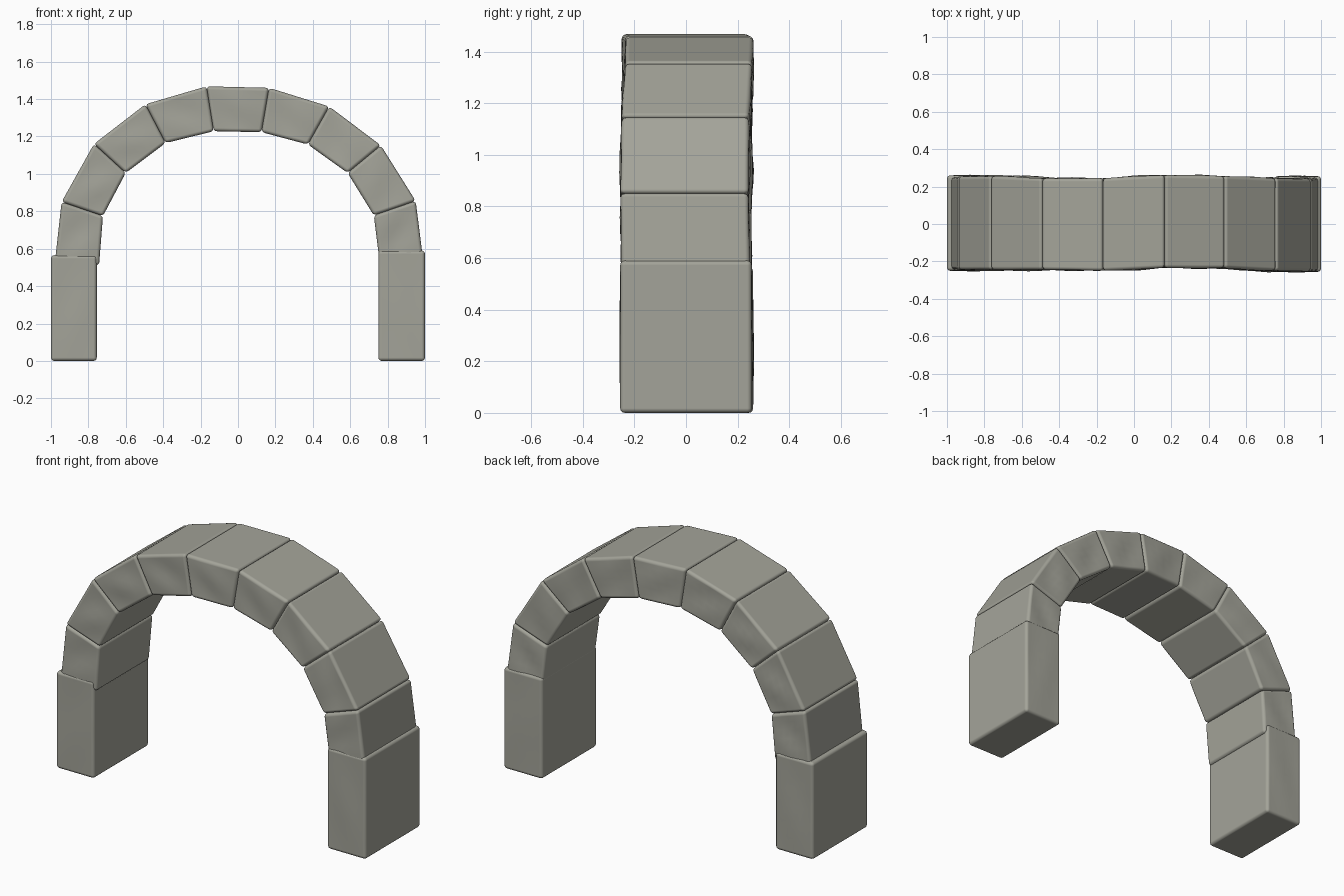
import bpy, bmesh, math, random
from mathutils import Vector

random.seed(4)
if "Cube" in bpy.data.objects:
    bpy.data.objects.remove(bpy.data.objects["Cube"], do_unlink=True)

stone = bpy.data.materials.new("grey_stone")
stone.use_nodes = True
colour = (0.37, 0.37, 0.32, 1)
stone.diffuse_color = colour
stone.node_tree.nodes["Principled BSDF"].inputs["Base Color"].default_value = colour


def block(name, start, end, relief=0.008):
    """Rounded stone between two joints: (outer x, outer z, inner x, inner z, y front, y back)."""
    bm = bmesh.new()
    bmesh.ops.create_cube(bm, size=1)
    bmesh.ops.subdivide_edges(bm, edges=bm.edges[:], cuts=5, use_grid_fill=True)
    phase = random.uniform(0, 6)
    for v in bm.verts:
        u, d, w = (c + 0.5 for c in v.co)
        joint = [a + (b - a) * u for a, b in zip(start, end)]
        ox, oz, ix, iz, front, back = joint
        y = front + (back - front) * d
        # gently uneven front and back faces
        if d < 0.01 or d > 0.99:
            fade = math.sin(math.pi * u) * math.sin(math.pi * w)
            y += relief * fade * math.sin(phase + 5 * u + 4 * w + 3 * d)
        v.co = Vector((ix + (ox - ix) * w, y, iz + (oz - iz) * w))
    bmesh.ops.recalc_face_normals(bm, faces=bm.faces[:])
    mesh = bpy.data.meshes.new(name)
    bm.to_mesh(mesh)
    bm.free()
    mesh.materials.append(stone)
    mesh.polygons.foreach_set("use_smooth", [True] * len(mesh.polygons))
    obj = bpy.data.objects.new(name, mesh)
    bpy.context.collection.objects.link(obj)
    bevel = obj.modifiers.new("rounded_edges", "BEVEL")
    bevel.width = 0.018
    bevel.segments = 3
    bevel.limit_method = "ANGLE"
    bevel.angle_limit = math.radians(45)
    bevel.harden_normals = True


# Pillars
block("right_pillar", (-1, 0, -0.755, 0, -0.25, 0.26),
      (-1, 0.565, -0.755, 0.565, -0.25, 0.26), 0.004)
block("left_pillar", (1, 0, 0.75, 0, -0.255, 0.255),
      (1, 0.59, 0.75, 0.59, -0.255, 0.255), 0.004)

# Joints between the arch stones
joints = [
    (-0.98, 0.52, -0.743, 0.51, -0.243, 0.25),
    (-0.943, 0.85, -0.722, 0.775, -0.245, 0.255),
    (-0.77, 1.16, -0.60, 1.005, -0.245, 0.257),
    (-0.495, 1.372, -0.387, 1.165, -0.245, 0.245),
    (-0.168, 1.468, -0.13, 1.228, -0.25, 0.245),
    (0.166, 1.46, 0.126, 1.223, -0.235, 0.262),
    (0.488, 1.36, 0.374, 1.157, -0.236, 0.257),
    (0.764, 1.152, 0.586, 1.005, -0.25, 0.245),
    (0.95, 0.855, 0.726, 0.778, -0.255, 0.243),
    (0.99, 0.54, 0.757, 0.53, -0.25, 0.248),
]
for i, (a, b) in enumerate(zip(joints, joints[1:])):
    block(f"arch_stone_{i + 1}", a, b)
